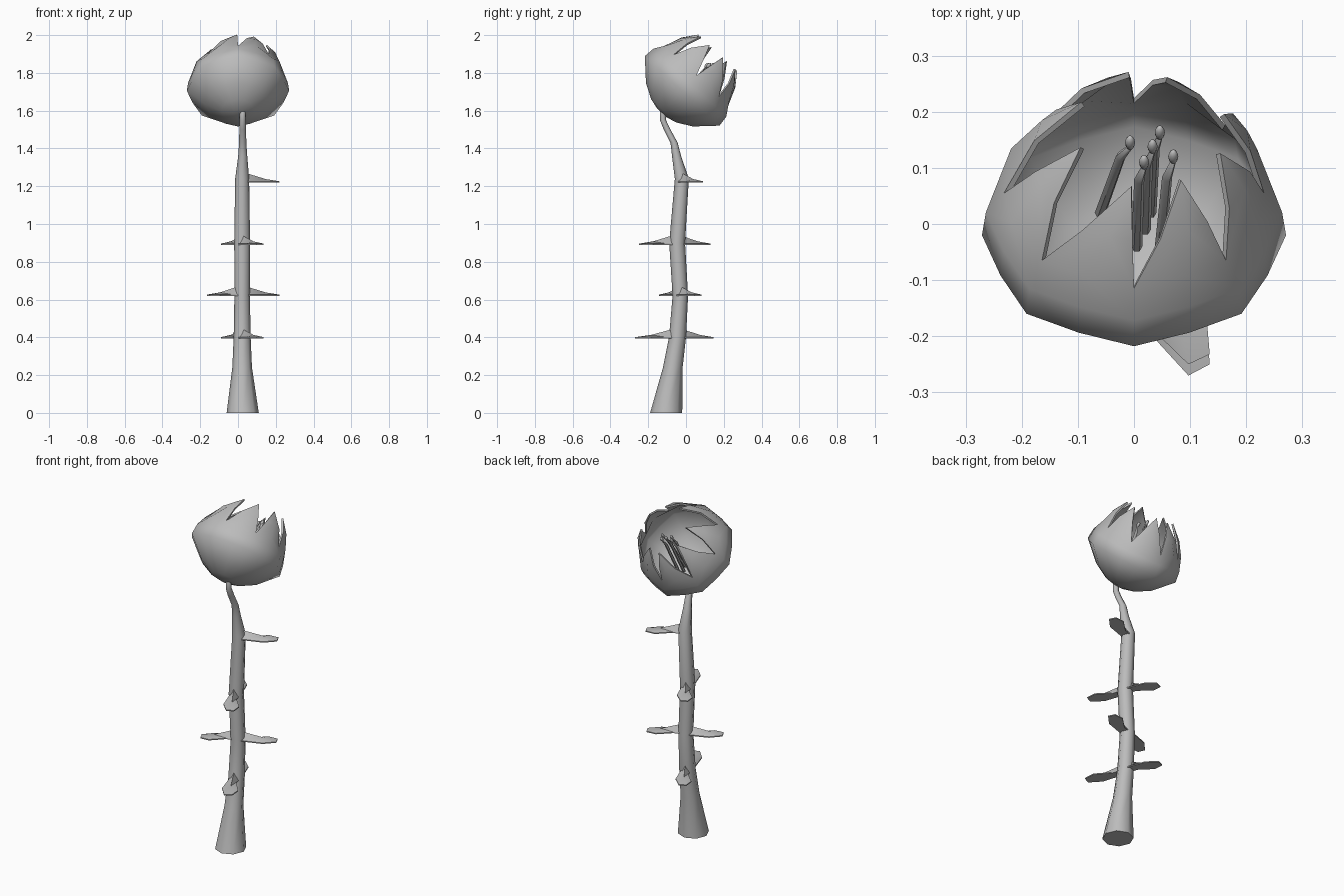
import bpy, bmesh, math
from mathutils import Vector, Matrix

cube = bpy.data.objects.get("Cube")
if cube:
    bpy.data.objects.remove(cube, do_unlink=True)

grey = bpy.data.materials.new("plain_grey")
grey.use_nodes = True
grey.diffuse_color = (0.5, 0.5, 0.5, 1)
bsdf = next(n for n in grey.node_tree.nodes if n.type == 'BSDF_PRINCIPLED')
bsdf.inputs["Base Color"].default_value = (0.5, 0.5, 0.5, 1)


def finish(name, bm, angle=50, thickness=0):
    """Turn a bmesh into a shaded object, optionally as a thin shell."""
    mesh = bpy.data.meshes.new(name)
    bm.to_mesh(mesh)
    bm.free()
    mesh.materials.append(grey)
    obj = bpy.data.objects.new(name, mesh)
    bpy.context.collection.objects.link(obj)
    bpy.ops.object.select_all(action='DESELECT')
    obj.select_set(True)
    bpy.context.view_layer.objects.active = obj
    if thickness:
        mod = obj.modifiers.new("thickness", 'SOLIDIFY')
        mod.thickness = thickness
        mod.offset = -1
        bpy.ops.object.modifier_apply(modifier=mod.name)
    bpy.ops.object.shade_smooth_by_angle(angle=math.radians(angle))
    return obj


def bridge(bm, low, high):
    n = len(low)
    for i in range(n):
        j = (i + 1) % n
        bm.faces.new((low[i], low[j], high[j], high[i]))


def tube(name, path, sides):
    """Loft level rings along a path of (x, y, z, radius)."""
    bm = bmesh.new()
    rings = []
    for x, y, z, r in path:
        rings.append([bm.verts.new((x + r * math.cos(math.tau * i / sides),
                                    y + r * math.sin(math.tau * i / sides), z))
                      for i in range(sides)])
    for low, high in zip(rings, rings[1:]):
        bridge(bm, low, high)
    bm.faces.new(rings[0][::-1])
    bm.faces.new(rings[-1])
    return finish(name, bm)


# Stem: flared foot, gentle bends, thin neck
tube("stem", [(0.025, -0.105, 0, 0.085), (0.022, -0.07, 0.24, 0.052),
              (0.022, -0.045, 0.4, 0.045), (0.022, -0.03, 0.62, 0.041),
              (0.022, -0.047, 0.9, 0.042), (0.022, -0.022, 1.24, 0.037),
              (0.025, -0.05, 1.36, 0.024), (0.025, -0.063, 1.43, 0.019),
              (0.025, -0.1, 1.5, 0.018), (0.025, -0.122, 1.55, 0.016),
              (0.025, -0.122, 1.6, 0.016), (0.025, -0.1, 1.64, 0.016)], 8)


# Leaves: blunt wedges, tall at the stem and thin at the tip
OUTLINE = [(0.02, -0.025), (0.165, 0.02), (0.225, 0.075),
           (0.205, 0.113), (0.14, 0.108), (0.06, 0.04), (0.02, 0.03)]


def leaf(name, y, z, degrees, length):
    bm = bmesh.new()
    s = length / 0.225
    under = [bm.verts.new((a * s, b, 0)) for a, b in OUTLINE]
    top = [bm.verts.new((a * s, b, 0.006)) for a, b in OUTLINE]
    ridge = [bm.verts.new((0.02, 0, 0.05)), bm.verts.new((0.14 * s, 0.06, 0.018))]
    bridge(bm, under, top)
    bm.faces.new(under[::-1])
    bm.faces.new((top[0], top[1], ridge[1], ridge[0]))
    for i in (1, 2, 3):
        bm.faces.new((top[i], top[i + 1], ridge[1]))
    bm.faces.new((top[4], top[5], ridge[1]))
    bm.faces.new((top[5], top[6], ridge[0], ridge[1]))
    bm.faces.new((top[6], top[0], ridge[0]))
    bm.transform(Matrix.Translation((0.022, y, z))
                 @ Matrix.Rotation(math.radians(degrees), 4, 'Z'))
    bmesh.ops.recalc_face_normals(bm, faces=bm.faces)
    finish(name, bm, 30)


leaf("low_front_leaf", -0.045, 0.395, -90, 0.225)
leaf("low_back_leaf", -0.045, 0.395, 90, 0.19)
leaf("middle_left_leaf", -0.03, 0.62, 0, 0.198)
leaf("middle_right_leaf", -0.03, 0.62, 180, 0.187)
leaf("high_front_leaf", -0.05, 0.89, -90, 0.2)
leaf("high_back_leaf", -0.05, 0.89, 90, 0.18)
leaf("top_left_leaf", -0.022, 1.22, 0, 0.198)

# Flower: cup tilted up and back, facing along AXIS
CENTRE = Vector((0, -0.02, 1.705))
AXIS = Vector((0, 0.68, 0.73))
DOWN = Vector((0, 0.73, -0.68))


def cup_point(angle, radius, height):
    a = math.radians(angle)
    return (CENTRE + Vector((radius * math.sin(a), 0, 0))
            - DOWN * radius * math.cos(a) + AXIS * height)


bm = bmesh.new()


def add(angle, radius, height):
    return bm.verts.new(cup_point(angle, radius, height))


COLUMNS = 16
rings = []
for height, radius in [(-0.16, 0.03), (-0.145, 0.09), (-0.1, 0.17),
                       (0, 0.271), (0.06, 0.264)]:
    rings.append([add(i * 22.5, radius * (0.95 if i % 2 else 1), height)
                  for i in range(COLUMNS)])
for low, high in zip(rings, rings[1:]):
    bridge(bm, low, high)
bm.faces.new(rings[0][::-1])

# Petals: angle and radius of each tip, going round from the top
TIPS = [(34, 0.15), (69, 0.165), (103, 0.165), (155, 0.14),
        (184, 0.14), (235, 0.115), (295, 0.105), (358, 0.14)]
notches = [add(k * 45, 0.232, 0.11) for k in range(8)]
for k, (tip_angle, tip_radius) in enumerate(TIPS):
    middle = k * 45 + 22.5
    tip = add(tip_angle, tip_radius, 0.278)
    c1 = add(middle, 0.237, 0.13)
    c2 = add((middle + tip_angle) / 2, (0.235 + tip_radius) / 2 + 0.012, 0.205)
    for side in (0, 1):
        notch = notches[(k + side) % 8]
        edge = add((k + side) * 45 * 0.6 + tip_angle * 0.4,
                   (0.232 + tip_radius) / 2 + 0.01, 0.2)
        root = rings[-1][(2 * (k + side)) % COLUMNS]
        mid_root = rings[-1][2 * k + 1]
        bm.faces.new((root, mid_root, c1, notch))
        bm.faces.new((notch, c1, c2, edge))
        bm.faces.new((edge, c2, tip))
bmesh.ops.recalc_face_normals(bm, faces=bm.faces)
bm.normal_update()
outward = sum(f.normal.dot(f.calc_center_median() - CENTRE) for f in bm.faces)
if outward < 0:
    bmesh.ops.reverse_faces(bm, faces=bm.faces)
finish("flower_cup", bm, 60, 0.01)

# Stamens: foot x, foot y, head x, head y
for i, (x0, y0, x1, y1) in enumerate([(-0.06, 0.02, -0.007, 0.145), (0.005, -0.04, 0.018, 0.11),
                                      (0.02, -0.01, 0.033, 0.138), (0.03, 0.02, 0.046, 0.163),
                                      (0.045, -0.06, 0.07, 0.12)]):
    foot, head = Vector((x0, y0, 1.59)), Vector((x1, y1, 1.84))
    bend = foot.lerp(head, 0.8) + Vector((-0.006, 0, 0.01))
    neck = head - Vector((0, 0.008, 0.012))
    tube(f"stamen_stalk_{i + 1}", [(*foot, 0.01), (*bend, 0.009), (*neck, 0.005)], 6)
    bm = bmesh.new()
    bmesh.ops.create_uvsphere(bm, u_segments=8, v_segments=6, radius=0.009)
    turn = Vector((0, 0, 1)).rotation_difference(AXIS).to_matrix().to_4x4()
    bm.transform(Matrix.Translation(head) @ turn @ Matrix.Diagonal((1, 1, 1.8, 1)))
    finish(f"stamen_head_{i + 1}", bm, 60)
